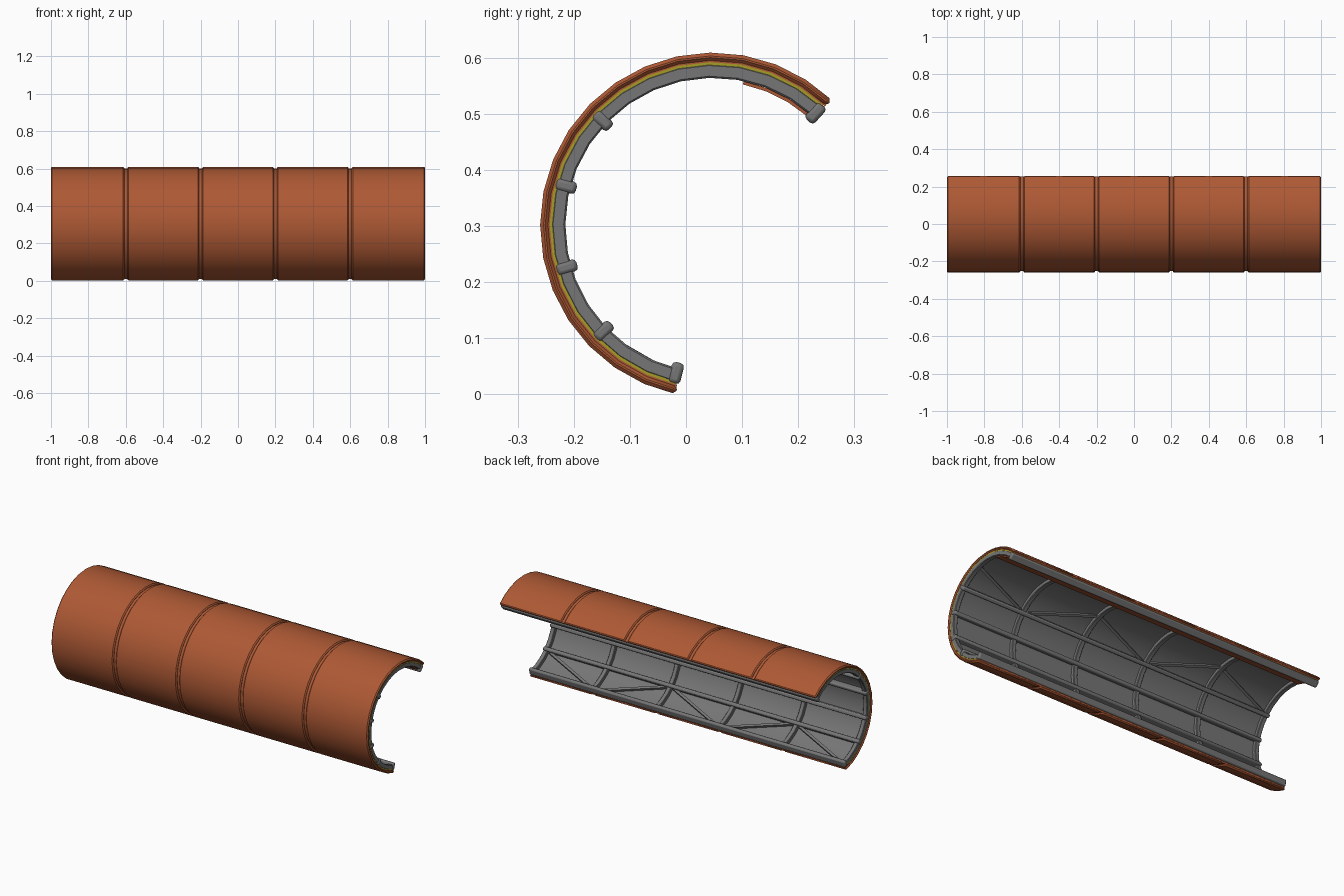
import bpy, bmesh
from math import cos, sin, radians
from mathutils import Vector, Matrix

if "Cube" in bpy.data.objects:
    bpy.data.objects.remove(bpy.data.objects["Cube"])

CY, CZ = 0.048, 0.301          # axis of the curved hull
A0, A1 = 46.5, 257.6           # arc limits, degrees in the y-z plane


def material(name, rgb):
    m = bpy.data.materials.new(name)
    m.diffuse_color = (*rgb, 1)
    m.use_nodes = True
    m.node_tree.nodes["Principled BSDF"].inputs["Base Color"].default_value = m.diffuse_color
    return m


RUST = material("rust_orange", (0.42, 0.10, 0.035))
GREY = material("frame_grey", (0.18, 0.18, 0.18))
YELLOW = material("insulation_yellow", (0.38, 0.33, 0.02))


def polar(x, r, a):
    a = radians(a)
    return Vector((x, CY + r * cos(a), CZ + r * sin(a)))


def finish(name, bm, mat, bevel=0, segments=1):
    bmesh.ops.recalc_face_normals(bm, faces=bm.faces)
    me = bpy.data.meshes.new(name)
    bm.to_mesh(me)
    bm.free()
    me.materials.append(mat)
    ob = bpy.data.objects.new(name, me)
    bpy.context.collection.objects.link(ob)
    if bevel:
        mod = ob.modifiers.new("bevel", 'BEVEL')
        mod.width = bevel
        mod.segments = segments
        mod.limit_method = 'ANGLE'
        mod.angle_limit = radians(40)
    bpy.ops.object.select_all(action='DESELECT')
    ob.select_set(True)
    bpy.context.view_layer.objects.active = ob
    bpy.ops.object.shade_smooth_by_angle(angle=radians(30))
    return ob


def arc(name, x0, x1, r0, r1, mat, a0=A0, a1=A1, n=19, bevel=0):
    """Rectangular section swept along part of the circle."""
    bm = bmesh.new()
    rings = []
    for i in range(n + 1):
        a = a0 + (a1 - a0) * i / n
        rings.append([bm.verts.new(polar(x, r, a))
                      for x, r in ((x0, r0), (x1, r0), (x1, r1), (x0, r1))])
    for p, q in zip(rings, rings[1:]):
        for k in range(4):
            j = (k + 1) % 4
            bm.faces.new((p[k], p[j], q[j], q[k]))
    bm.faces.new(rings[0])
    bm.faces.new(rings[-1])
    return finish(name, bm, mat, bevel)


def beam(name, p, q, width, depth, mat, bevel=0, segments=1):
    """Box from p to q, with its depth pointing at the hull axis."""
    mid, along = (p + q) / 2, (q - p).normalized()
    radial = Vector((0, mid.y - CY, mid.z - CZ)).normalized()
    side = radial.cross(along).normalized()
    radial = along.cross(side)
    rot = Matrix((along, side, radial)).transposed().to_4x4()
    size = Matrix.Diagonal(((q - p).length, width, depth, 1))
    bm = bmesh.new()
    bmesh.ops.create_cube(bm, size=1, matrix=Matrix.Translation(mid) @ rot @ size)
    return finish(name, bm, mat, bevel, segments)


# Outer skin: five panels over a recessed base layer
arc("skin_base", -0.995, 0.995, 0.291, 0.300, RUST, A0 + 0.3, A1 - 0.3)
for i in range(5):
    x = -1 + 0.4 * i
    lo = x + (0 if i == 0 else 0.008)
    hi = x + 0.4 - (0 if i == 4 else 0.008)
    arc(f"skin_panel_{i + 1}", lo, hi, 0.293, 0.308, RUST, bevel=0.006)

# Insulation and inner liner
arc("insulation", -0.994, 0.994, 0.285, 0.2912, YELLOW, A0 + 1, A1 - 1)
arc("inner_liner", -0.993, 0.993, 0.282, 0.286, GREY, A0 + 1, A1 - 1)

# Circumferential ribs
for i, x in enumerate((-0.982, -0.6, -0.2, 0.2, 0.6, 0.982)):
    arc(f"rib_{i + 1}", x - 0.013, x + 0.013, 0.263, 0.288, GREY,
        A0 + 1, A1 - 1, bevel=0.003)

# Lengthwise stringers
STRINGERS = (47.6, 136.5, 165, 196, 224, 256)
for i, a in enumerate(STRINGERS):
    beam(f"stringer_{i + 1}", polar(-0.998, 0.271, a), polar(0.998, 0.271, a),
         0.022, 0.038, GREY, 0.007, 2)

# Zigzag braces in the lower and upper bays
for bay, (near, far) in (("lower", (224, 256)), ("upper", (107, 136.5))):
    for i in range(5):
        s, e = (near, far) if i % 2 == 0 else (far, near)
        x = 1 - 0.4 * i
        beam(f"{bay}_brace_{i + 1}", polar(x * 0.985, 0.279, s),
             polar((x - 0.4) * 0.985, 0.279, e), 0.014, 0.014, GREY)

# Rust-coloured inner plate along the top lip
arc("upper_inner_plate", -0.985, 0.985, 0.257, 0.263, RUST, 49, 78, 3)
